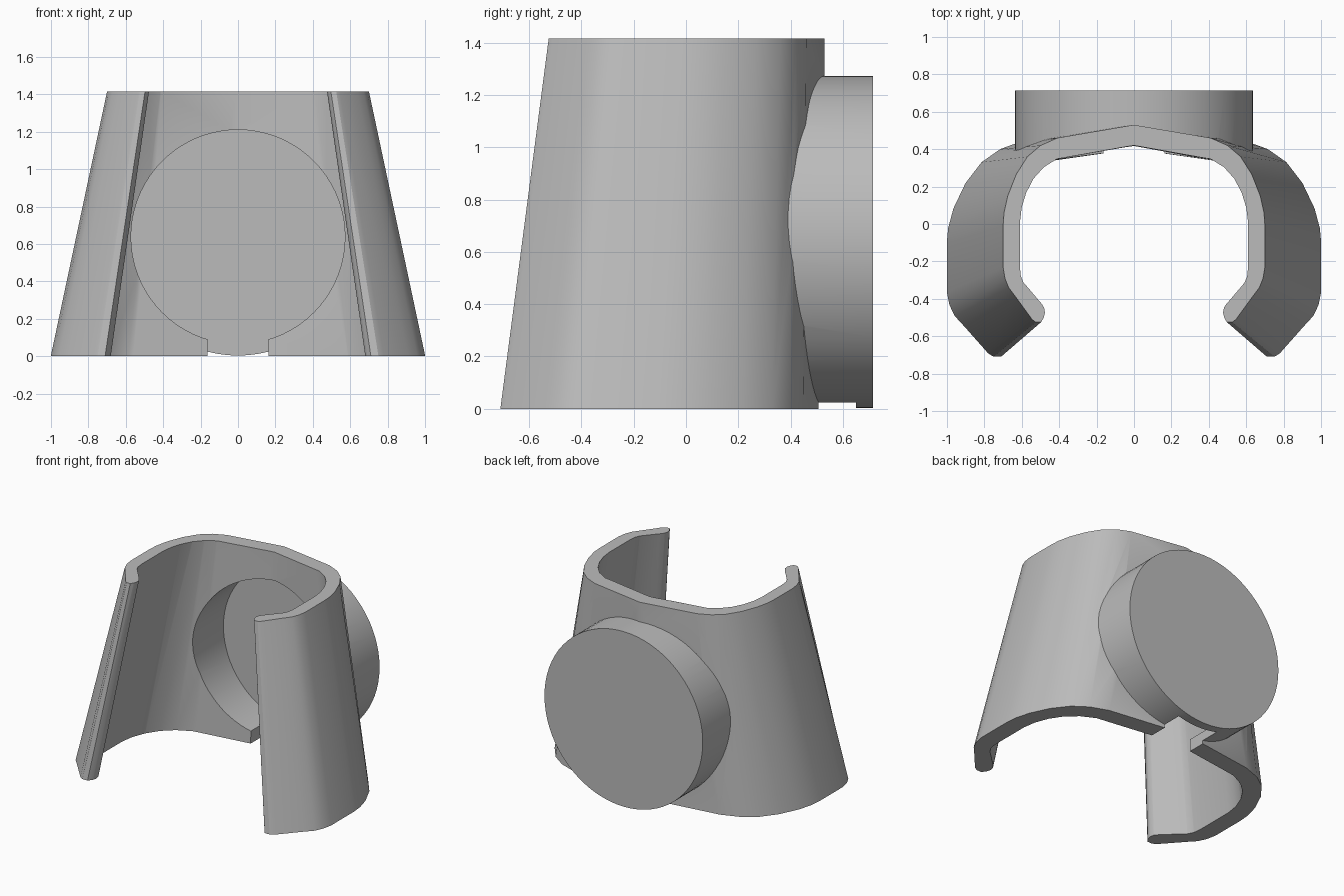
import bpy, bmesh, math

if "Cube" in bpy.data.objects:
    bpy.data.objects.remove(bpy.data.objects["Cube"])

H = 1.415        # height of the clip
BACK = 0.53      # y of the back ridge, where the taper is anchored

grey = bpy.data.materials.new("light_grey")
grey.diffuse_color = (0.5, 0.5, 0.5, 1)
grey.use_nodes = True
grey.node_tree.nodes["Principled BSDF"].inputs["Base Color"].default_value = grey.diffuse_color


def finish(bm, name):
    bmesh.ops.recalc_face_normals(bm, faces=bm.faces)
    me = bpy.data.meshes.new(name)
    bm.to_mesh(me)
    bm.free()
    me.materials.append(grey)
    ob = bpy.data.objects.new(name, me)
    bpy.context.collection.objects.link(ob)
    return ob


def loft(name, half, z0, z1):
    """Mirror a half outline and taper it linearly from z0 to z1."""
    loop = half + [(-x, y) for x, y in reversed(half) if x > 0]
    bm = bmesh.new()
    rings = []
    for z in (z0, z1):
        t = 1 - z / H
        kx, ky = 1 + 0.43 * t, 1 + 0.175 * t
        rings.append([bm.verts.new((x * kx, BACK + (y - BACK) * ky, z)) for x, y in loop])
    n = len(loop)
    for i in range(n):
        j = (i + 1) % n
        bm.faces.new((rings[0][i], rings[0][j], rings[1][j], rings[1][i]))
    bm.faces.new(rings[0])
    bm.faces.new(rings[1])
    return finish(bm, name)


def disc(name, r, y0, y1, z):
    """Cylinder lying along y."""
    bpy.ops.mesh.primitive_cylinder_add(vertices=72, radius=r, depth=y1 - y0,
                                        location=(0, (y0 + y1) / 2, z),
                                        rotation=(math.pi / 2, 0, 0))
    ob = bpy.context.object
    ob.name = name
    ob.data.materials.append(grey)
    return ob


def combine(target, tool, op):
    m = target.modifiers.new(op, 'BOOLEAN')
    m.operation, m.object, m.solver = op, tool, 'EXACT'
    bpy.ops.object.select_all(action='DESELECT')
    bpy.context.view_layer.objects.active = target
    target.select_set(True)
    bpy.ops.object.modifier_apply(modifier=m.name)
    bpy.data.objects.remove(tool)


# Outer and inner outlines of the clip at its top, right half
outer = [(0, 0.53), (0.41, 0.46), (0.50, 0.42), (0.57, 0.36), (0.63, 0.265),
         (0.675, 0.15), (0.695, 0.06), (0.70, -0.01), (0.70, -0.23), (0.69, -0.29),
         (0.67, -0.34), (0.636, -0.385), (0.545, -0.51), (0.525, -0.525)]
inner = [(0, 0.42), (0.41, 0.348), (0.48, 0.305), (0.535, 0.245), (0.575, 0.17),
         (0.60, 0.09), (0.61, 0.01), (0.61, -0.23), (0.605, -0.28), (0.59, -0.315),
         (0.495, -0.425), (0.481, -0.447), (0.476, -0.475), (0.483, -0.502),
         (0.50, -0.53), (0.50, -0.65)]

# Tapered clip body, joined to the round cup on its back
clip = loft("tapered_clip_with_cup", outer, 0, H)
combine(clip, disc("cup", 0.635, 0.30, 0.715, 0.638), 'UNION')

# Hollow out the clip, the cup and the drain slot at the bottom
combine(clip, loft("clip_hollow", inner, -0.1, H + 0.1), 'DIFFERENCE')
combine(clip, disc("cup_hollow", 0.572, 0.10, 0.65, 0.638), 'DIFFERENCE')
bpy.ops.mesh.primitive_cube_add(size=1, location=(0, 0.40, 0.075))
slot = bpy.context.object
slot.scale = (0.325, 0.50, 0.35)
bpy.context.view_layer.update()
combine(clip, slot, 'DIFFERENCE')

# Smooth walls with crisp rims
bpy.ops.object.select_all(action='DESELECT')
bpy.context.view_layer.objects.active = clip
clip.select_set(True)
bpy.ops.object.shade_smooth_by_angle(angle=math.radians(32))
